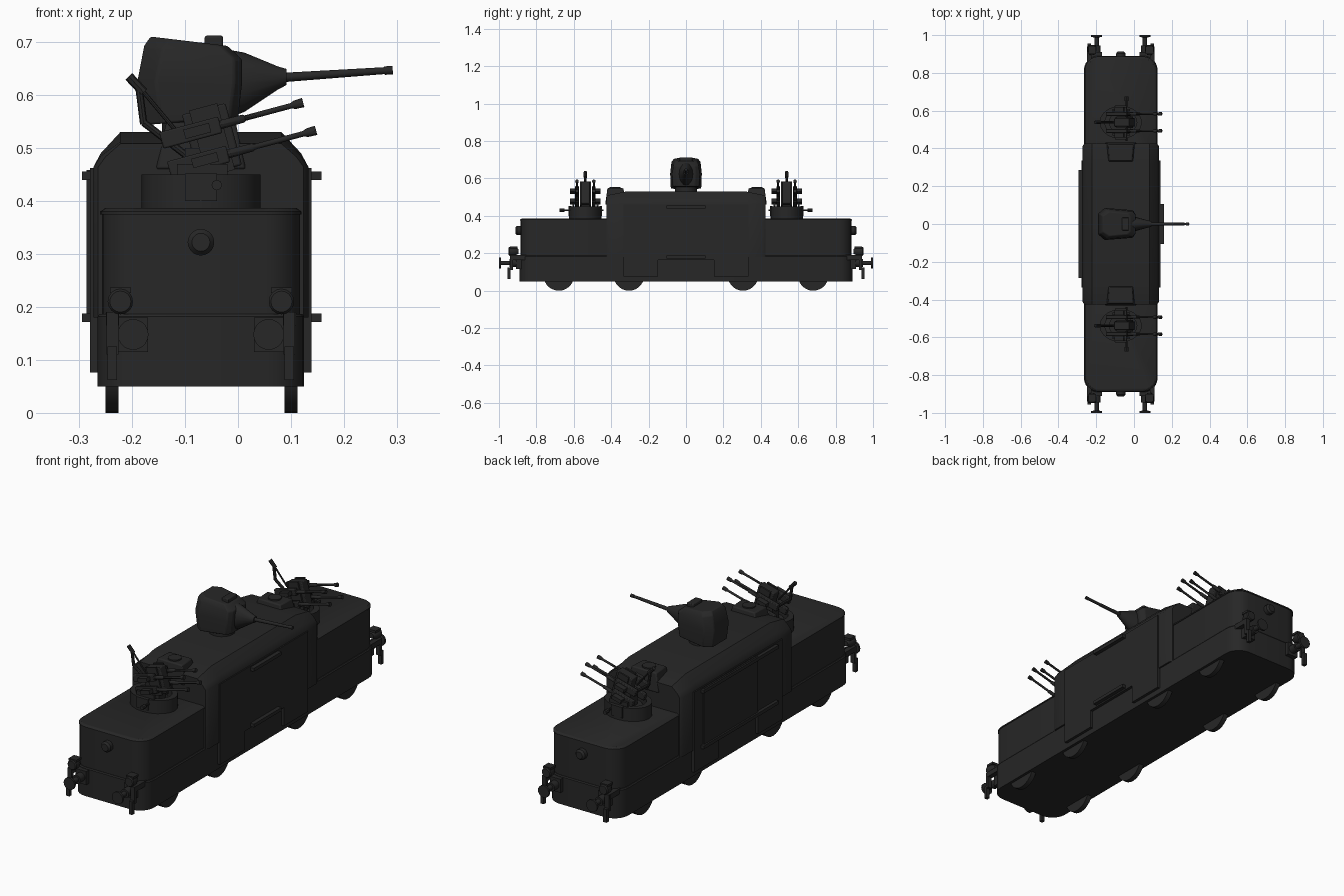
import bpy, bmesh
from math import sin, cos, pi, radians
from mathutils import Vector, Matrix

if "Cube" in bpy.data.objects:
    bpy.data.objects.remove(bpy.data.objects["Cube"])

paint = bpy.data.materials.new("dark_paint")
paint.diffuse_color = (0.02, 0.02, 0.02, 1)
paint.use_nodes = True
paint.node_tree.nodes["Principled BSDF"].inputs["Base Color"].default_value = paint.diffuse_color
CX = -0.07  # hull centre line


def finish(name, bm, bevel=0):
    bmesh.ops.recalc_face_normals(bm, faces=bm.faces)
    me = bpy.data.meshes.new(name)
    bm.to_mesh(me)
    bm.free()
    me.materials.append(paint)
    ob = bpy.data.objects.new(name, me)
    bpy.context.collection.objects.link(ob)
    if bevel:
        m = ob.modifiers.new("bevel", 'BEVEL')
        m.width, m.segments = bevel, 2
    return ob


def loft(name, rings, bevel=0, cap=True, closed=False):
    bm = bmesh.new()
    vs = [[bm.verts.new(p) for p in r] for r in rings]
    n = len(vs[0])
    for k in range(len(vs) if closed else len(vs) - 1):
        a, b = vs[k], vs[(k + 1) % len(vs)]
        for i in range(n):
            bm.faces.new((a[i], a[(i + 1) % n], b[(i + 1) % n], b[i]))
    if cap and not closed:
        bm.faces.new(vs[0])
        bm.faces.new(vs[-1])
    return finish(name, bm, bevel)


def box(name, x0, x1, y0, y1, z0, z1, bevel=0):
    rect = [(x0, y0), (x1, y0), (x1, y1), (x0, y1)]
    return loft(name, [[(x, y, z) for x, y in rect] for z in (z0, z1)], bevel)


def rod(name, p0, p1, *radii, n=12):
    """Turned part; radii are (position along axis 0..1, radius) pairs."""
    p0, p1 = Vector(p0), Vector(p1)
    q = (p1 - p0).to_track_quat('Z', 'Y')
    return loft(name, [[p0.lerp(p1, t) + q @ Vector((r * cos(2 * pi * i / n), r * sin(2 * pi * i / n), 0))
                        for i in range(n)] for t, r in radii])


def bar(name, p0, p1, r, n=8):
    return rod(name, p0, p1, (0, r), (1, r), n=n)


def slab(name, hx, y0, y1, r, levels):
    """Rounded plan outline stacked at (z, inset) levels."""
    rings = []
    for z, d in levels:
        ring = []
        for qd, (sx, ye) in enumerate([(1, y1), (-1, y1), (-1, y0), (1, y0)]):
            cx = CX + sx * (hx - r)
            cy = ye - r if ye == y1 else ye + r
            for k in range(7):
                a = (qd + k / 6) * pi / 2
                ring.append((cx + (r - d) * cos(a), cy + (r - d) * sin(a), z))
        rings.append(ring)
    return loft(name, rings)


# Hull skirt and end hoods
slab("hull_skirt", 0.195, -0.89, 0.89, 0.075, [(0.05, 0), (0.182, 0), (0.187, 0.004)])
for s in (-1, 1):
    y0, y1 = sorted((s * 0.3, s * 0.884))
    slab("end_hood", 0.187, y0, y1, 0.07,
         [(0.18, 0), (0.192, 0), (0.374, 0), (0.374, 0.003 - 0.006), (0.38, -0.003), (0.387, 0.007)])

# Central cabin: side plates leaning into the roof, roof falling at each end
def cabin_ring(y, w, drop):
    half = [(w, 0.18), (w, 0.464), (w - 0.014, 0.49 - drop * 0.3), (0.152, 0.53 - drop)]
    return [(CX + x, y, z) for x, z in half] + [(CX - x, y, z) for x, z in reversed(half)]

loft("cabin", [cabin_ring(y, w, d) for y, w, d in
     [(-0.425, 0.194, 0.022), (-0.41, 0.203, 0.018), (-0.32, 0.203, 0),
      (0.32, 0.203, 0), (0.41, 0.203, 0.018), (0.425, 0.194, 0.022)]])

# Notched side armour
notched = [(-0.335, 0.076), (-0.15, 0.076), (-0.15, 0.165), (0.15, 0.165), (0.15, 0.076),
           (0.335, 0.076), (0.335, 0.462), (-0.335, 0.462)]
for s in (-1, 1):
    loft("side_armour", [[(CX + s * d, y, z) for y, z in notched] for d in (0.18, 0.209)])

# Door and door rails
box("sliding_door", -0.286, -0.275, -0.14, 0.27, 0.175, 0.458)
for z in (0.18, 0.448):
    box("left_rail", -0.294, -0.27, -0.285, 0.285, z - 0.008, z + 0.008)
    box("right_rail", 0.13, 0.158, -0.105, 0.105, z - 0.008, z + 0.008)

# Wheels on axles
for y in (-0.68, -0.305, 0.305, 0.68):
    bar("axle", (-0.23, y, 0.082), (0.1, y, 0.082), 0.012)
    for x in (-0.238, 0.1):
        bar("wheel", (x - 0.012, y, 0.082), (x + 0.012, y, 0.082), 0.082, n=28)

# Observation cupolas at the cabin ends
for s in (-1, 1):
    def trap(z, wo, wi, yo, yi):
        return [(CX - wo, s * yo, z), (CX + wo, s * yo, z), (CX + wi, s * yi, z), (CX - wi, s * yi, z)]
    loft("cupola", [trap(0.46, 0.085, 0.08, 0.432, 0.32), trap(0.548, 0.066, 0.06, 0.42, 0.335)], 0.005)
    bar("cupola_hatch", (CX, s * 0.38, 0.54), (CX, s * 0.38, 0.554), 0.03, n=20)

# End fittings: lamps, buffers, hanging guards
for s in (-1, 1):
    rod("centre_lamp", (CX, s * 0.875, 0.322), (CX, s * 0.912, 0.322), (0, 0.025), (0.75, 0.025), (1, 0.017), n=20)
    for m in (-1, 1):
        bx, lx, gx = CX + m * 0.128, CX + m * 0.152, CX + m * 0.167
        box("buffer_plate", bx - 0.028, bx + 0.028, s * 0.86, s * 0.91, 0.115, 0.18)
        rod("buffer", (bx, s * 0.9, 0.148), (bx, s, 0.148),
            (0, 0.021), (0.45, 0.021), (0.45, 0.012), (0.88, 0.012), (0.9, 0.029), (1, 0.029), n=20)
        rod("headlamp", (lx, s * 0.895, 0.21), (lx, s * 0.948, 0.21),
            (0, 0.012), (0.4, 0.024), (0.9, 0.024), (1, 0.02), n=16)
        box("lamp_hood", lx - 0.02, lx + 0.02, s * 0.9, s * 0.94, 0.226, 0.237)
        box("lamp_bracket", gx - 0.012, gx + 0.012, s * 0.84, s * 0.93, 0.165, 0.19)
        box("hanging_guard", gx - 0.011, gx + 0.011, s * 0.925, s * 0.94, 0.11, 0.19)
        box("guard_foot", gx - 0.009, gx + 0.009, s * 0.938, s * 0.955, 0.062, 0.125)

# Main turret
def turret_ring(z, xr, xf, w, tilt):
    half = [(xr, 0.055), (xr + 0.035, 0.085), (xf - 0.015, 0.073), (xf, 0.052)]
    pts = half + [(x, -y) for x, y in reversed(half)]
    return [(x, y * w, z + tilt * (x + 0.18)) for x, y in pts]

loft("turret", [turret_ring(*a) for a in
     [(0.543, -0.18, 0.0, 0.96, 0.08), (0.625, -0.19, 0.008, 1, 0), (0.693, -0.177, 0.008, 0.92, -0.14),
      (0.712, -0.165, -0.02, 0.76, -0.12)]], 0.004)
bar("turret_ring", (-0.085, 0, 0.52), (-0.085, 0, 0.57), 0.058, n=24)
box("turret_vent", -0.063, -0.028, -0.035, 0.035, 0.68, 0.712, 0.004)
loft("mantlet", [[(x, ry * cos(i * pi / 8), z + rz * sin(i * pi / 8)) for i in range(16)]
     for x, z, ry, rz in [(-0.01, 0.622, 0.04, 0.062), (0.012, 0.624, 0.036, 0.056),
                          (0.075, 0.632, 0.019, 0.022), (0.092, 0.634, 0.014, 0.015)]])
rod("main_barrel", (0.07, 0, 0.632), (0.292, 0, 0.647), (0, 0.009), (0.93, 0.0065), (0.93, 0.008), (1, 0.008))

# Quadruple gun mounts, tilted 15 degrees up toward +x
for s in (-1, 1):
    yc = s * 0.538
    slope = Matrix.Translation((-0.055, yc, 0.508)) @ Matrix.Rotation(radians(-15), 4, 'Y')

    # Open tub and pedestal
    loft("gun_tub", [[(CX + r * cos(i * pi / 10), yc + r * 0.78 * sin(i * pi / 10), z) for i in range(20)]
         for r, z in [(0.112, 0.38), (0.112, 0.45), (0.085, 0.45), (0.085, 0.38)]], closed=True)
    bar("gun_turntable", (CX, yc, 0.385), (CX, yc, 0.425), 0.062, n=20)
    box("gun_pedestal", -0.1, -0.025, yc - 0.025, yc + 0.025, 0.42, 0.5)
    for m in (-1, 1):
        box("side_bracket", -0.115, -0.02, yc + m * 0.07, yc + m * 0.06, 0.41, 0.47)
        box("tub_locker", CX - 0.03, CX + 0.03, yc + m * 0.075, yc + m * 0.09, 0.4, 0.452)

    # Cradle, receivers and barrels built flat, then tilted
    parts = [box("gun_cradle", -0.035, 0.05, -0.022, 0.022, -0.055, 0.066, 0.004)]
    for m in (-1, 1):
        for v, tip in ((0.029, 0.192), (-0.028, 0.202)):
            y = m * 0.045
            parts += [
                box("receiver", -0.085, 0.03, y - 0.01, y + 0.01, v - 0.016, v + 0.016, 0.003),
                box("magazine", -0.04, 0.01, y + m * 0.008, y + m * 0.036, v - 0.009, v + 0.009),
                rod("gun_barrel", (0.025, y, v), (tip, y, v), (0, 0.009), (0.3, 0.008), (0.32, 0.0055),
                    (0.86, 0.0055), (0.9, 0.0085), (1, 0.0095), n=10)]
        parts.append(box("cradle_plate", -0.02, 0.035, m * 0.03, m * 0.022, -0.06, 0.07))
    for p in parts:
        p.data.transform(slope)

    # Gunner seat, sight arm and hand crank
    bar("seat_arm", (-0.09, yc, 0.48), (-0.178, yc, 0.548), 0.007)
    bar("seat_post", (-0.178, yc, 0.545), (-0.187, yc, 0.615), 0.007)
    bar("seat_brace", (-0.115, yc, 0.53), (-0.182, yc, 0.61), 0.004)
    bar("sight_head", (-0.178, yc, 0.605), (-0.206, yc, 0.635), 0.009)
    bar("crank_shaft", (-0.04, s * 0.44, 0.43), (-0.04, s * 0.665, 0.43), 0.005)
    bar("crank_pad", (-0.04, s * 0.65, 0.43), (-0.04, s * 0.675, 0.43), 0.01)

bpy.ops.object.select_all(action='SELECT')
bpy.context.view_layer.objects.active = bpy.context.selected_objects[0]
bpy.ops.object.shade_smooth_by_angle(angle=radians(35))
